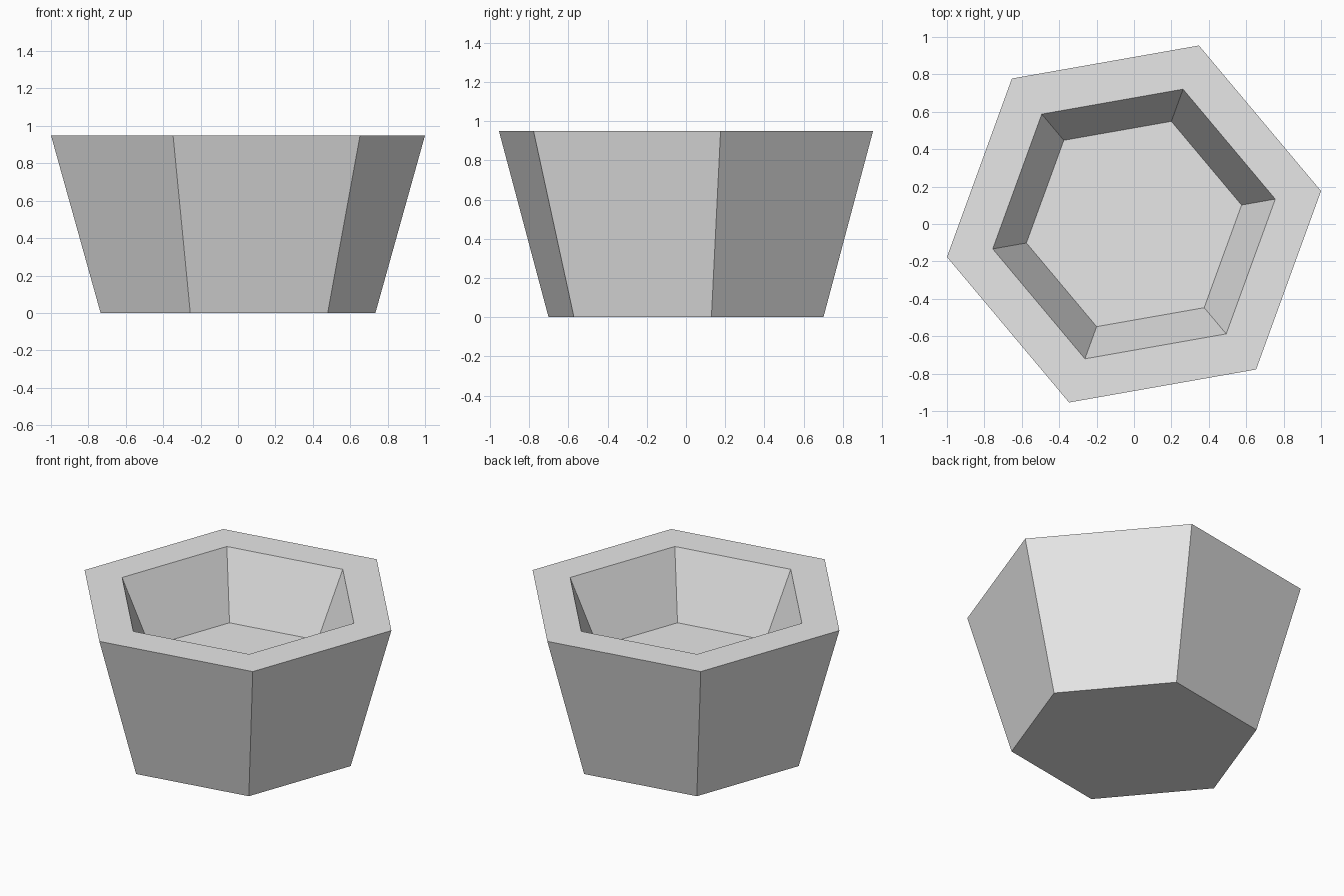
import bpy
import bmesh
from math import cos, sin, radians

cube = bpy.data.objects.get("Cube")
if cube:
    bpy.data.objects.remove(cube, do_unlink=True)

SIDES = 6
TURN = radians(10)

# Plain grey for the whole pot
grey = bpy.data.materials.new("light_grey")
grey.use_nodes = True
colour = (0.8, 0.8, 0.8, 1)
grey.diffuse_color = colour
grey.node_tree.nodes["Principled BSDF"].inputs["Base Color"].default_value = colour


def ring(bm, radius, z):
    """One hexagonal loop of vertices."""
    step = radians(360 / SIDES)
    return [bm.verts.new((radius * cos(TURN + i * step),
                          radius * sin(TURN + i * step), z))
            for i in range(SIDES)]


# Profile from the underside, up the outer wall, over the rim, to the inner floor
profile = [(0.746, 0), (1.0154, 0.95), (0.767, 0.95), (0.584, 0.53)]

bm = bmesh.new()
rings = [ring(bm, r, z) for r, z in profile]
for low, high in zip(rings, rings[1:]):
    for i in range(SIDES):
        j = (i + 1) % SIDES
        bm.faces.new((low[i], low[j], high[j], high[i]))
bm.faces.new(rings[0][::-1])   # underside
bm.faces.new(rings[-1])        # inner floor

mesh = bpy.data.meshes.new("hexagonal_pot")
bm.to_mesh(mesh)
bm.free()
mesh.materials.append(grey)
pot = bpy.data.objects.new("hexagonal_pot", mesh)
bpy.context.collection.objects.link(pot)
